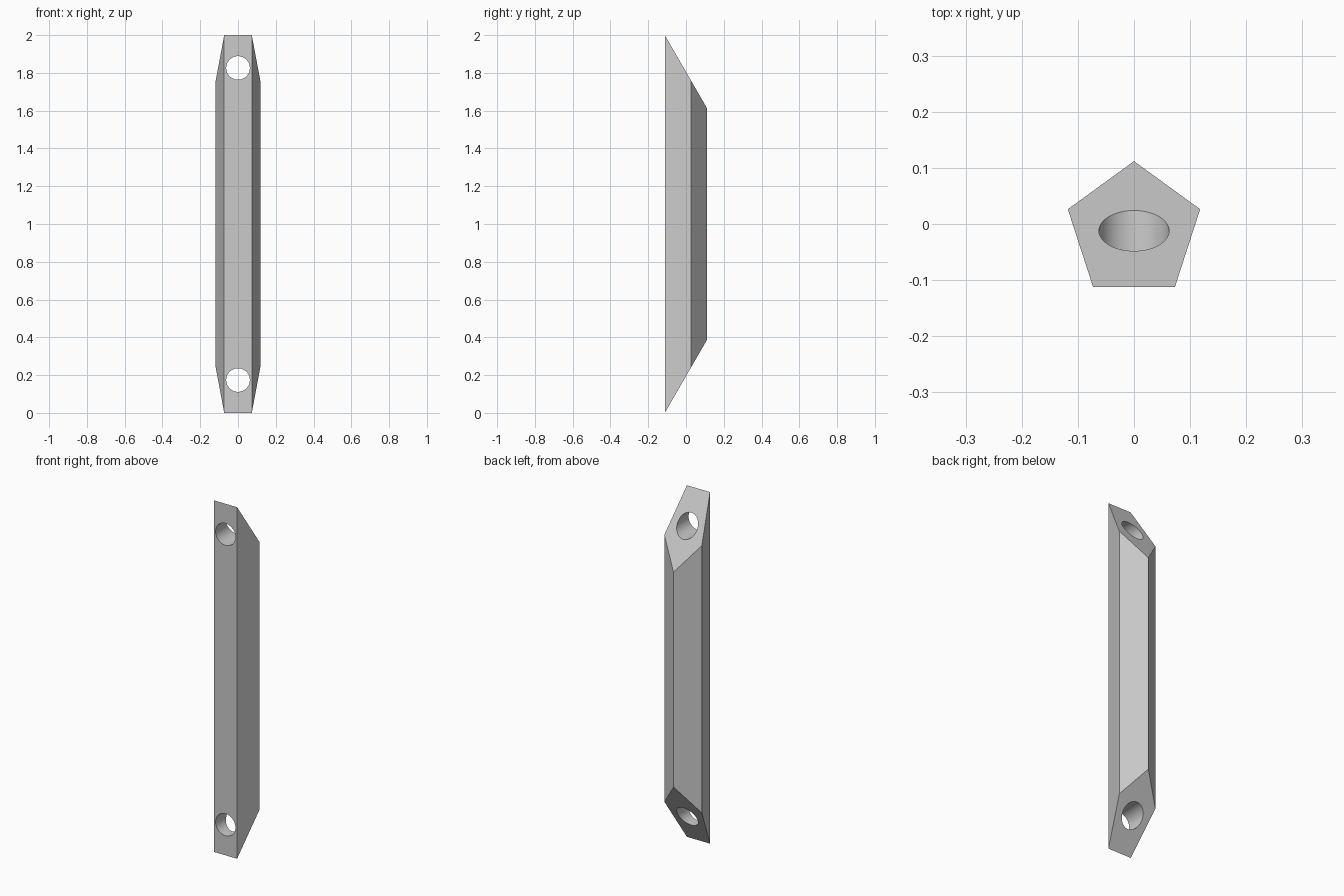
import bpy, bmesh
from math import radians, sin, cos, tan, pi
from mathutils import Vector

cube = bpy.data.objects.get("Cube")
if cube:
    bpy.data.objects.remove(cube, do_unlink=True)

RADIUS = 0.124            # pentagon circumradius
AXIS_Y = -0.012           # pentagon centre
FRONT_Y = AXIS_Y - RADIUS * cos(pi / 5)
HEIGHT = 2.0
SLOPE = radians(60)       # mitre angle of both ends
HOLE_RADIUS = 0.0625
HOLE_INSET = (AXIS_Y - FRONT_Y) * tan(SLOPE)

# Plain grey material
grey = bpy.data.materials.new("light_grey")
grey.use_nodes = True
colour = (0.6, 0.6, 0.6, 1)
grey.diffuse_color = colour
grey.node_tree.nodes["Principled BSDF"].inputs["Base Color"].default_value = colour

# Five-sided bar, flat side at the front
bm = bmesh.new()
ring = [bm.verts.new((RADIUS * sin(-i * 2 * pi / 5), AXIS_Y + RADIUS * cos(i * 2 * pi / 5), 0))
        for i in range(5)]
base = bm.faces.new(ring)
top = bmesh.ops.extrude_face_region(bm, geom=[base])["geom"]
bmesh.ops.translate(bm, vec=(0, 0, HEIGHT),
                    verts=[g for g in top if isinstance(g, bmesh.types.BMVert)])

# Mitre both ends, longest along the front
for z, sign in ((HEIGHT, 1), (0, -1)):
    cut = bmesh.ops.bisect_plane(
        bm, geom=bm.verts[:] + bm.edges[:] + bm.faces[:], dist=1e-6,
        plane_co=(0, FRONT_Y, z), plane_no=Vector((0, sin(SLOPE), sign * cos(SLOPE))),
        clear_outer=True)
    edges = [g for g in cut["geom_cut"] if isinstance(g, bmesh.types.BMEdge)]
    bmesh.ops.holes_fill(bm, edges=[e for e in bm.edges if e.is_boundary] or edges, sides=0)
bmesh.ops.recalc_face_normals(bm, faces=bm.faces)

mesh = bpy.data.meshes.new("mitred_strut")
bm.to_mesh(mesh)
bm.free()
mesh.materials.append(grey)
strut = bpy.data.objects.new("mitred_strut", mesh)
bpy.context.collection.objects.link(strut)

# Bolt holes straight through from front to back
cutters = []
for name, z in (("upper_hole", HEIGHT - HOLE_INSET), ("lower_hole", HOLE_INSET)):
    bpy.ops.mesh.primitive_cylinder_add(vertices=64, radius=HOLE_RADIUS, depth=1,
                                        location=(0, 0, z), rotation=(pi / 2, 0, 0))
    cutter = bpy.context.object
    cutter.name = name + "_cutter"
    cutter.hide_render = True
    cutter.data.materials.append(grey)
    cutters.append(cutter)
    mod = strut.modifiers.new(name, "BOOLEAN")
    mod.operation = "DIFFERENCE"
    mod.solver = "EXACT"
    mod.object = cutter

bpy.ops.object.select_all(action="DESELECT")
strut.select_set(True)
bpy.context.view_layer.objects.active = strut
for mod in list(strut.modifiers):
    bpy.ops.object.modifier_apply(modifier=mod.name)
for cutter in cutters:
    bpy.data.objects.remove(cutter, do_unlink=True)

# Smooth bores, crisp bar edges
bpy.ops.object.shade_smooth_by_angle(angle=radians(30))
